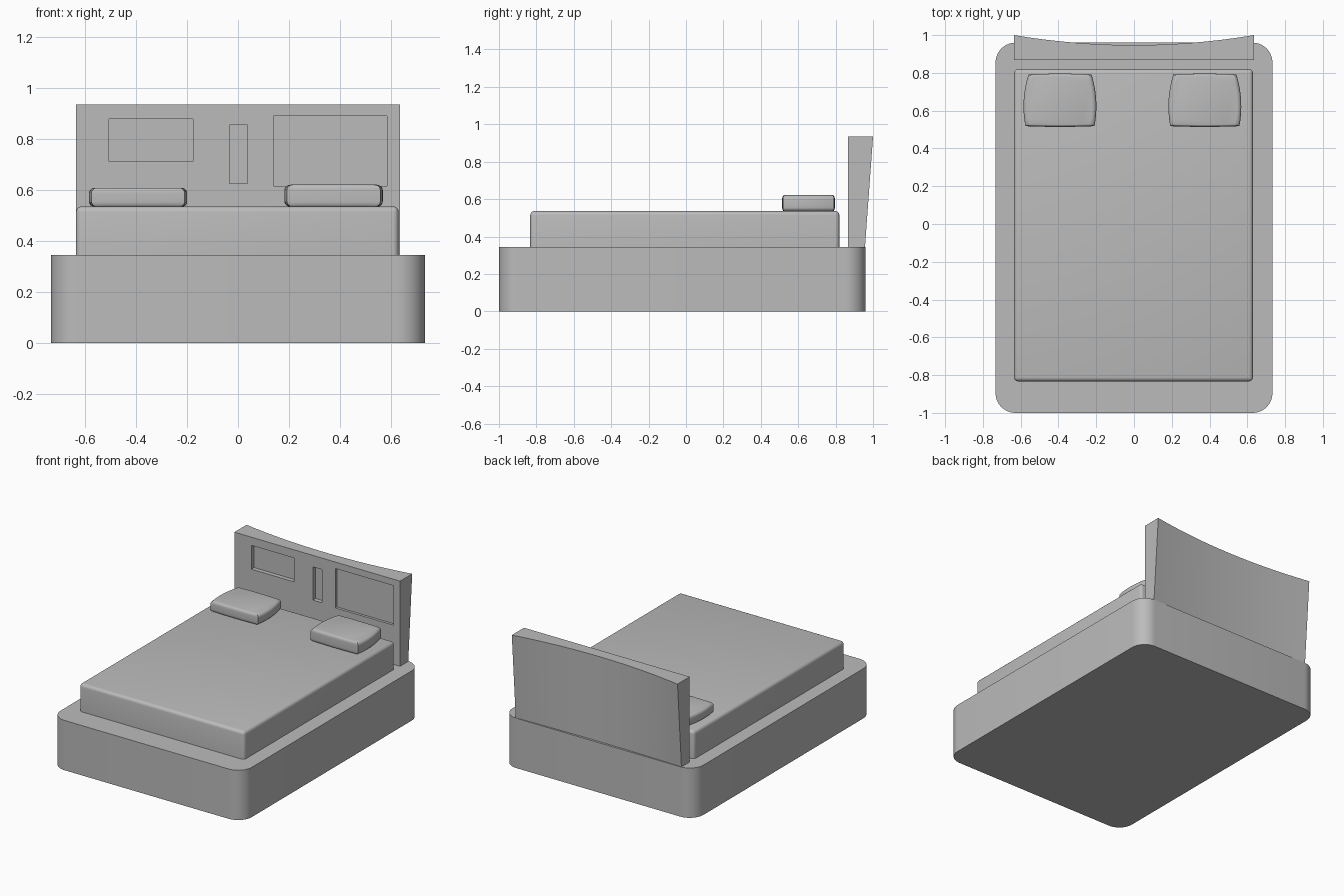
import bpy
import bmesh
import math

if "Cube" in bpy.data.objects:
    bpy.data.objects.remove(bpy.data.objects["Cube"], do_unlink=True)

GREY = (0.5, 0.5, 0.5, 1.0)
grey = bpy.data.materials.new("plain grey")
grey.use_nodes = True
grey.diffuse_color = GREY
grey.node_tree.nodes["Principled BSDF"].inputs["Base Color"].default_value = GREY


def add_object(name, bm):
    """Turn a bmesh into a named object with the grey material."""
    bmesh.ops.recalc_face_normals(bm, faces=bm.faces)
    mesh = bpy.data.meshes.new(name)
    bm.to_mesh(mesh)
    bm.free()
    mesh.materials.append(grey)
    obj = bpy.data.objects.new(name, mesh)
    bpy.context.collection.objects.link(obj)
    return obj


def activate(obj):
    bpy.ops.object.select_all(action='DESELECT')
    obj.select_set(True)
    bpy.context.view_layer.objects.active = obj


def smooth(obj, degrees=35):
    activate(obj)
    bpy.ops.object.shade_smooth_by_angle(angle=math.radians(degrees))


def loft(bottom, top):
    """Closed solid between two matching outlines."""
    bm = bmesh.new()
    low = [bm.verts.new(p) for p in bottom]
    high = [bm.verts.new(p) for p in top]
    bm.faces.new(low)
    bm.faces.new(high)
    n = len(low)
    for i in range(n):
        j = (i + 1) % n
        bm.faces.new((low[i], low[j], high[j], high[i]))
    return bm


def box(x0, x1, y0, y1, z0, z1):
    ring = [(x0, y0), (x1, y0), (x1, y1), (x0, y1)]
    return loft([(x, y, z0) for x, y in ring], [(x, y, z1) for x, y in ring])


def round_edges(bm, edges, radius, segments):
    bmesh.ops.bevel(bm, geom=edges, offset=radius, segments=segments,
                    profile=0.5, affect='EDGES', clamp_overlap=True)


def upright(edge):
    a, b = edge.verts
    return abs(a.co.z - b.co.z) > 0.01


# Base with rounded upright corners
bm = box(-0.733, 0.733, -1.0, 0.96, 0.0, 0.345)
round_edges(bm, [e for e in bm.edges if upright(e)], 0.105, 10)
smooth(add_object("bed_base", bm))

# Mattress, softened along the top and the corners
bm = box(-0.635, 0.63, -0.833, 0.82, 0.345, 0.536)
round_edges(bm, [e for e in bm.edges if max(v.co.z for v in e.verts) > 0.4], 0.022, 5)
smooth(add_object("mattress", bm), 40)

# Headboard: flat front, concave back leaning outward
HALF, FRONT, TOP, STEPS = 0.635, 0.867, 0.935, 24


def headboard_outline(z, middle, ends):
    back = []
    for i in range(STEPS + 1):
        t = 1 - 2 * i / STEPS
        back.append((HALF * t, middle + (ends - middle) * t * t, z))
    return [(-HALF, FRONT, z), (HALF, FRONT, z)] + back


headboard = add_object("headboard", loft(headboard_outline(0.345, 0.945, 0.957),
                                         headboard_outline(TOP, 0.947, 1.0)))

# Recessed panels in the headboard front
recesses = [(-0.505, -0.177, 0.713, 0.878, 0.03),
            (-0.033, 0.038, 0.625, 0.855, 0.03),
            (0.14, 0.585, 0.617, 0.89, 0.018)]
for x0, x1, z0, z1, depth in recesses:
    cutter = add_object("recess_cutter", box(x0, x1, FRONT - 0.05, FRONT + depth, z0, z1))
    cutter.hide_render = True
    activate(headboard)
    mod = headboard.modifiers.new("recess", 'BOOLEAN')
    mod.operation = 'DIFFERENCE'
    mod.solver = 'EXACT'
    mod.object = cutter
    bpy.ops.object.modifier_apply(modifier=mod.name)
    bpy.data.objects.remove(cutter, do_unlink=True)
smooth(headboard, 25)


# Pillows: bowed outline with rounded rims
def pillow(name, cx, top):
    half_x, half_y, cy, bow, steps = 0.175, 0.137, 0.655, 0.017, 8
    ring = []
    for i in range(steps):
        t = -1 + 2 * i / steps
        ring.append((half_x * t, -half_y - 0.004 * (1 - t * t)))
    for i in range(steps):
        t = -1 + 2 * i / steps
        ring.append((half_x - 0.008 * t + bow * (1 - t * t), half_y * t))
    ring += [(-x, half_y + 0.004 * (1 - (x / half_x) ** 2)) for x, y in ring[:steps]]
    ring[2 * steps] = (half_x - 0.008, half_y)
    ring += [(-half_x + 0.008 * t - bow * (1 - t * t), half_y * t)
             for t in [1 - 2 * i / steps for i in range(steps)]]
    ring[0] = (-half_x - 0.008, -half_y)

    # Stack shrinking outlines so the rim curves in at top and bottom
    bm = bmesh.new()
    z0, r, arc = 0.534, 0.022, 5
    levels = []
    for k in range(arc + 1):
        a = math.pi / 2 * k / arc
        levels.append((z0 + r * (1 - math.cos(a)), r * (1 - math.sin(a))))
    levels += [(z0 + top - z, inset) for z, inset in reversed(levels)]
    rings = []
    for z, inset in levels:
        sx, sy = 1 - inset / half_x, 1 - 0.5 * inset / half_y
        rings.append([bm.verts.new((cx + x * sx, cy + y * sy, z)) for x, y in ring])
    n = len(ring)
    for low, high in zip(rings, rings[1:]):
        for i in range(n):
            j = (i + 1) % n
            bm.faces.new((low[i], low[j], high[j], high[i]))
    bm.faces.new(rings[0])
    bm.faces.new(rings[-1])
    smooth(add_object(name, bm), 40)


pillow("right_pillow", -0.392, 0.609)
pillow("left_pillow", 0.375, 0.621)
